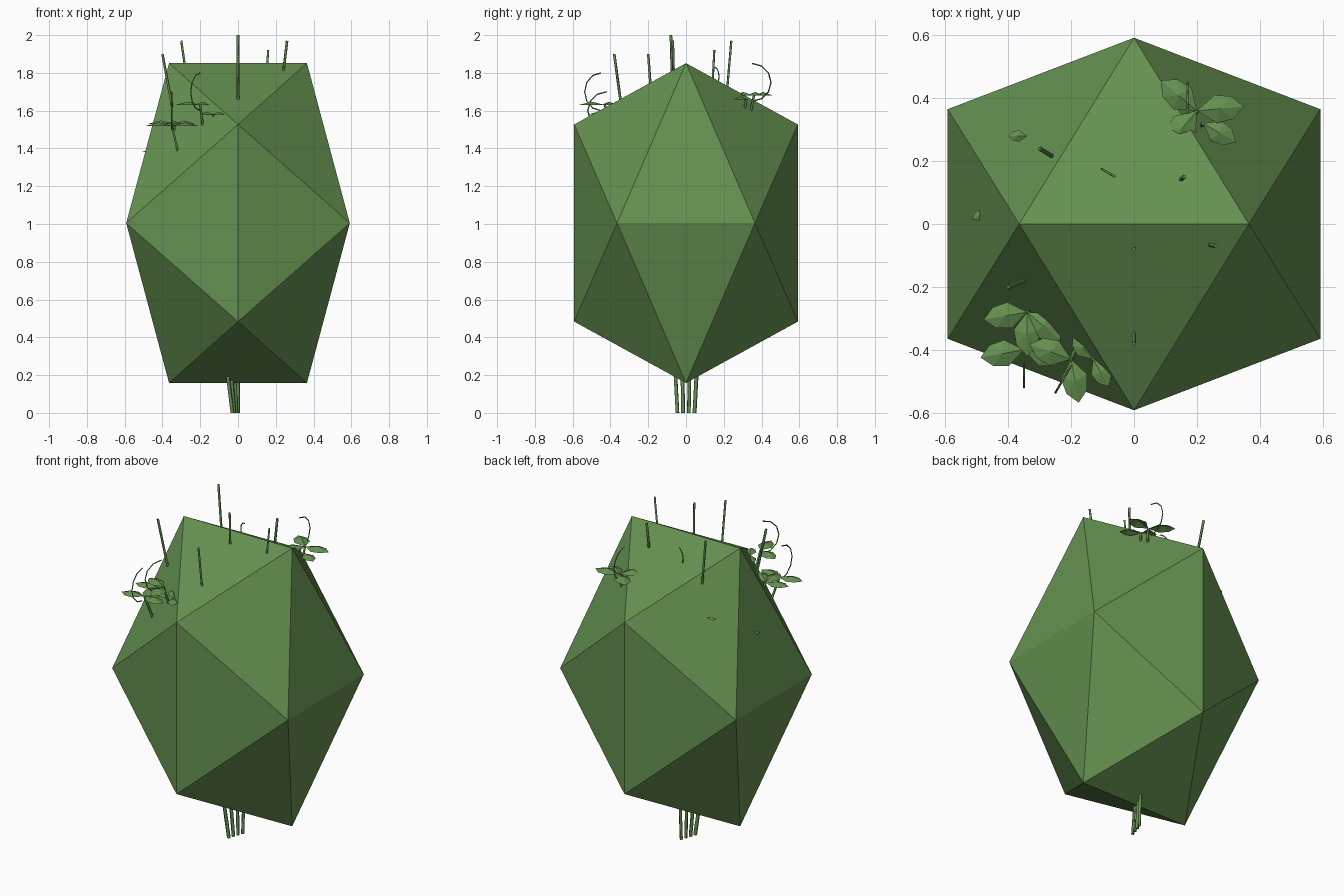
import bpy, bmesh
from math import sin, cos, pi, radians
from mathutils import Vector

cube = bpy.data.objects.get("Cube")
if cube:
    bpy.data.objects.remove(cube)

# One leafy green for the whole plant
green = bpy.data.materials.new("leaf_green")
green.use_nodes = True
leaf_colour = (0.13, 0.28, 0.08, 1)
green.diffuse_color = leaf_colour
green.node_tree.nodes["Principled BSDF"].inputs["Base Color"].default_value = leaf_colour


def add_object(name, data):
    obj = bpy.data.objects.new(name, data)
    data.materials.append(green)
    bpy.context.collection.objects.link(obj)
    return obj


def add_bmesh(name, bm):
    bmesh.ops.recalc_face_normals(bm, faces=bm.faces)
    mesh = bpy.data.meshes.new(name)
    bm.to_mesh(mesh)
    bm.free()
    return add_object(name, mesh)


def compass(degrees):
    """Level unit direction, counted from +x towards +y."""
    angle = radians(degrees)
    return Vector((cos(angle), sin(angle), 0))


def add_tube(name, points, radius):
    """Thin four-sided stem through the points."""
    curve = bpy.data.curves.new(name, "CURVE")
    curve.dimensions = "3D"
    curve.bevel_depth = radius
    curve.bevel_resolution = 0
    curve.use_fill_caps = True
    line = curve.splines.new("POLY")
    line.points.add(len(points) - 1)
    for point, position in zip(line.points, points):
        point.co = (*position, 1)
    return add_object(name, curve)


def add_leaf(name, base, heading, length):
    """Six-cornered leaf, creased along its midrib."""
    along = compass(heading) * length
    width = compass(heading + 90) * length * 0.3
    crease = Vector((0, 0, length / 8))
    bm = bmesh.new()
    stem = bm.verts.new(base)
    rib = bm.verts.new(base + along / 2 + crease)
    tip = bm.verts.new(base + along)
    for side in (width, -width):
        near = bm.verts.new(base + along * 0.4 + side)
        far = bm.verts.new(base + along * 0.75 + side * 0.8)
        for start, end in ((stem, near), (near, far), (far, tip)):
            bm.faces.new((start, end, rib))
    return add_bmesh(name, bm)


def add_spray(name, joint, headings, length):
    """Leaves fanning out from one joint, held up by a short stem."""
    joint = Vector(joint)
    for number, heading in enumerate(headings):
        add_leaf(f"{name}_leaf_{number}", joint, heading, length)
    inside = joint * 0.9
    add_tube(f"{name}_stem", [inside, joint], stem_radius)


def add_tendril(name, base, heading, radius):
    """Curl rising from the base and bending back over itself."""
    centre = Vector(base) + Vector((0, 0, radius))
    outward = compass(heading) * radius
    upward = Vector((0, 0, radius))
    steps = [pi * step / 6 for step in range(7)]
    path = [centre + outward * sin(turn) - upward * cos(turn) for turn in steps]
    add_tube(name, path, tendril_radius)


stem_radius = 0.007
tendril_radius = stem_radius / 2
stalk_radius = stem_radius * 1.5

# Foliage: icosahedron drawn out upwards, from three crossed rectangles
short, long = 0.365, 0.592
tall, middle = 1.43, 1.005
bm = bmesh.new()
for a in (-short, short):
    for b in (-long, long):
        for x, y, z in ((a, 0, b), (0, b, a), (b, a, 0)):
            bm.verts.new((x, y, middle + z * tall))
bmesh.ops.convex_hull(bm, input=bm.verts)
add_bmesh("foliage", bm)

# Stalks at the foot: a row that spreads as it enters the foliage
for number in range(4):
    y = (number - 1.5) * 0.03
    x = number * 0.01 - 0.03
    foot = Vector((x, y, 0))
    head = Vector((x * 2, y * 1.3, 0.25))
    add_tube(f"stalk_{number}", [foot, head], stalk_radius)

# Straight twigs poking out of the crown, given by their tips
twig_tips = (
    (0, -0.08, 2), (0.26, -0.07, 1.97), (-0.3, 0.24, 1.97),
    (-0.4, -0.2, 1.9), (0.16, 0.15, 1.92), (0, -0.38, 1.9),
)
for number, tip in enumerate(twig_tips):
    x, y, z = tip
    root = (x * 0.87, y * 0.9, z - 0.28)
    add_tube(f"twig_{number}", [root, tip], stem_radius)

# Leaf sprays on the front right and the back left shoulders
add_spray("outer_spray", (-0.34, -0.28, 1.53), (190, 270, 320), 0.14)
add_spray("lower_spray", (-0.35, -0.4, 1.52), (190, -10), 0.14)
add_spray("front_spray", (-0.2, -0.43, 1.63), (160, 280), 0.14)
add_spray("drooping_spray", (-0.13, -0.43, 1.58), (-60, 130), 0.1)
add_spray("back_spray", (0.2, 0.36, 1.68), (5, 140, 230), 0.15)
add_spray("back_side_spray", (0.22, 0.32, 1.66), (-30,), 0.12)

# Single leaf tips just showing on the right shoulder
add_leaf("peeping_leaf", Vector((-0.34, 0.28, 1.53)), 180, 0.06)
add_leaf("low_peeping_leaf", Vector((-0.47, 0.04, 1.38)), 210, 0.05)

# Curling tendrils
add_tendril("crown_tendril", (-0.06, 0.15, 1.73), 150, 0.05)
add_tendril("back_tendril", (0.17, 0.35, 1.65), 90, 0.1)
add_tendril("front_tendril", (-0.2, -0.45, 1.6), 240, 0.1)
add_tendril("side_tendril", (-0.35, -0.42, 1.5), 270, 0.1)
